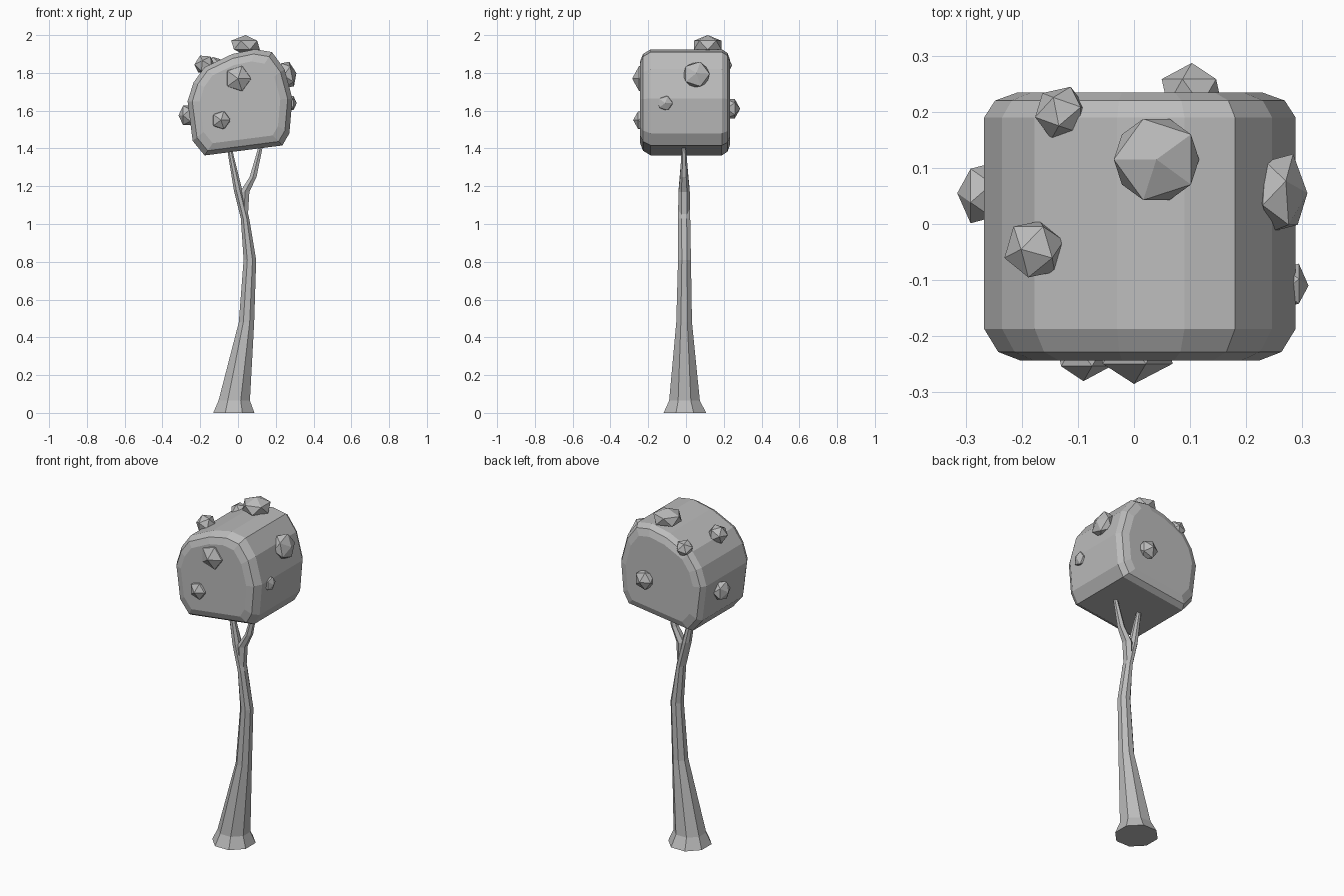
import bpy, bmesh, math
from mathutils import Vector, Matrix

cube = bpy.data.objects.get("Cube")
if cube:
    bpy.data.objects.remove(cube, do_unlink=True)

# One plain grey for the whole tree
grey = bpy.data.materials.new("plain_grey")
grey.use_nodes = True
grey.diffuse_color = (0.5, 0.5, 0.5, 1)
bsdf = next(n for n in grey.node_tree.nodes if n.type == "BSDF_PRINCIPLED")
bsdf.inputs["Base Color"].default_value = (0.5, 0.5, 0.5, 1)


def finish(bm, name):
    bmesh.ops.recalc_face_normals(bm, faces=bm.faces[:])
    mesh = bpy.data.meshes.new(name)
    bm.to_mesh(mesh)
    bm.free()
    mesh.materials.append(grey)
    obj = bpy.data.objects.new(name, mesh)
    bpy.context.collection.objects.link(obj)
    return obj


def loft(name, rings):
    """Skin closed rings of points and cap both ends."""
    bm = bmesh.new()
    loops = [[bm.verts.new(p) for p in ring] for ring in rings]
    n = len(loops[0])
    for a, b in zip(loops, loops[1:]):
        for i in range(n):
            j = (i + 1) % n
            bm.faces.new((a[i], a[j], b[j], b[i]))
    bm.faces.new(loops[0])
    bm.faces.new(loops[-1])
    return finish(bm, name)


def limb(name, sections, sides):
    """Tapered limb through sections of (x, y, z, x radius, y radius)."""
    angles = [math.tau * (i + 0.5) / sides for i in range(sides)]
    loft(name, [[(x + rx * math.cos(a), y + ry * math.sin(a), z) for a in angles]
                for x, y, z, rx, ry in sections])


# Trunk with flared foot, running on into the first branch
limb("trunk", [(-0.022, -0.006, 0, 0.118, 0.122),
               (-0.02, -0.008, 0.065, 0.09, 0.088),
               (0.045, -0.01, 0.48, 0.044, 0.045),
               (0.063, -0.008, 0.81, 0.036, 0.037),
               (0.037, -0.01, 1.03, 0.024, 0.035),
               (0.0, -0.01, 1.18, 0.024, 0.032),
               (-0.045, -0.011, 1.4, 0.014, 0.011)], 8)

# Second branch, leaving the fork
limb("side_branch", [(0.035, -0.01, 1.04, 0.02, 0.03),
                     (0.036, -0.01, 1.17, 0.028, 0.03),
                     (0.08, -0.01, 1.25, 0.021, 0.022),
                     (0.12, -0.011, 1.41, 0.013, 0.011)], 6)

# Crown: leaning rounded block with chamfered front and back
outline = [(-0.177, 1.363), (0.235, 1.416), (0.272, 1.48), (0.288, 1.664),
           (0.246, 1.82), (0.18, 1.91), (0.09, 1.925), (-0.03, 1.9),
           (-0.177, 1.83), (-0.235, 1.75), (-0.267, 1.65), (-0.24, 1.44)]
mid_x, mid_z = 0.01, 1.645


def crown_ring(y, s):
    return [(mid_x + (x - mid_x) * s, y, mid_z + (z - mid_z) * s) for x, z in outline]


loft("crown", [crown_ring(y, s) for y, s in
               [(-0.243, 0.77), (-0.228, 0.91), (-0.187, 1),
                (0.19, 1), (0.22, 0.93), (0.234, 0.79)]])


# Faceted knobs: position, facing direction, width radius, height radius
knobs = {
    "front_upper": ((0, -0.22, 1.77), (0, -1, 0), 0.077, 0.065),
    "front_lower": ((-0.09, -0.232, 1.55), (0, -1, 0), 0.055, 0.048),
    "left_upper": ((0.263, 0.055, 1.79), (1, 0, 0.2), 0.078, 0.047),
    "left_lower": ((0.28, -0.11, 1.64), (1, 0, 0), 0.044, 0.031),
    "top": ((0.04, 0.115, 1.947), (0, 0, 1), 0.085, 0.053),
    "top_right": ((-0.178, -0.045, 1.845), (-0.5, 0, 1), 0.056, 0.052),
    "top_back": ((-0.13, 0.198, 1.84), (-0.3, 0.6, 0.8), 0.05, 0.048),
    "right": ((-0.272, 0.055, 1.575), (-1, 0, 0), 0.06, 0.043),
    "back": ((0.103, 0.235, 1.61), (0, 1, 0), 0.06, 0.052),
}
for label, (pos, facing, wide, tall) in knobs.items():
    bm = bmesh.new()
    turn = Vector(facing).to_track_quat("Z", "Y").to_matrix().to_4x4()
    place = Matrix.Translation(pos) @ turn @ Matrix.Diagonal((wide, wide, tall, 1))
    bmesh.ops.create_icosphere(bm, subdivisions=1, radius=1, matrix=place)
    finish(bm, label + "_knob")
